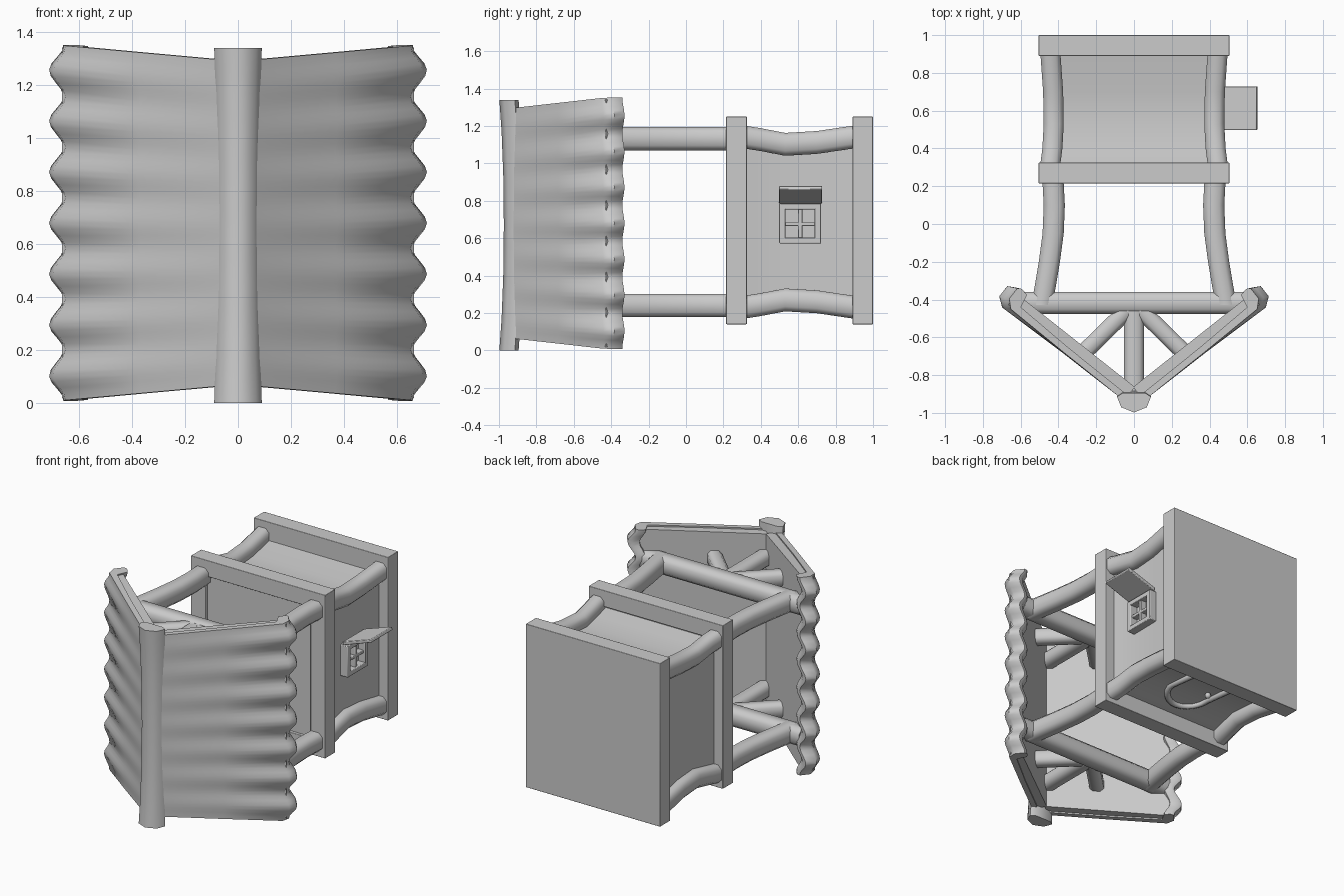
import bpy, bmesh, math
from mathutils import Vector

if "Cube" in bpy.data.objects:
    bpy.data.objects.remove(bpy.data.objects["Cube"])

ZC = 0.695  # middle height of the house body


def finish(bm, name, bevel=0.0):
    bmesh.ops.recalc_face_normals(bm, faces=bm.faces)
    me = bpy.data.meshes.new(name)
    bm.to_mesh(me)
    bm.free()
    ob = bpy.data.objects.new(name, me)
    bpy.context.collection.objects.link(ob)
    if bevel:
        m = ob.modifiers.new("soft_edges", 'BEVEL')
        m.width, m.segments = bevel, 2
    bpy.ops.object.select_all(action='DESELECT')
    ob.select_set(True)
    bpy.context.view_layer.objects.active = ob
    bpy.ops.object.shade_smooth_by_angle(angle=math.radians(50))
    return ob


def loft(name, rings, bevel=0.0):
    bm = bmesh.new()
    vs = [[bm.verts.new(p) for p in r] for r in rings]
    n = len(rings[0])
    for a, b in zip(vs, vs[1:]):
        for i in range(n):
            bm.faces.new((a[i], a[(i + 1) % n], b[(i + 1) % n], b[i]))
    bm.faces.new(vs[0])
    bm.faces.new(vs[-1])
    return finish(bm, name, bevel)


def section(cx, y, cz, hx, hz, c=0.0):
    # rectangle in the xz plane, optionally with cut corners
    if not c:
        return [(cx + a * hx, y, cz + b * hz) for a, b in ((-1, -1), (1, -1), (1, 1), (-1, 1))]
    pts = []
    for a, b, f in ((-1, -1, 0), (1, -1, 1), (1, 1, 0), (-1, 1, 1)):
        p = [(cx + a * hx, y, cz + b * (hz - c)), (cx + a * (hx - c), y, cz + b * hz)]
        pts += p[::-1] if f else p
    return pts


def box(name, x0, x1, y0, y1, z0, z1, bevel=0.003):
    cx, cz, hx, hz = (x0 + x1) / 2, (z0 + z1) / 2, (x1 - x0) / 2, (z1 - z0) / 2
    return loft(name, [section(cx, y, cz, hx, hz) for y in (y0, y1)], bevel)


def beam(name, p, q, w, h):
    # straight beam between two points, h measured along z
    p, q = Vector(p), Vector(q)
    s = (q - p).normalized().cross(Vector((0, 0, 1))) * w / 2
    u = Vector((0, 0, h / 2))
    k = .55
    oct_ = [(-1, -k), (-k, -1), (k, -1), (1, -k), (1, k), (k, 1), (-k, 1), (-1, k)]
    return loft(name, [[e + s * a + u * b for a, b in oct_] for e in (p, q)])


# base slab
box("base_slab", -.505, .505, .89, 1.0, .14, 1.25)

# middle floor: four beams and a plate
box("floor_plate", -.45, .45, .235, .305, .19, 1.2, 0)
for s in (-1, 1):
    a, b = sorted((s * .395, s * .505))
    box("floor_side_beam", a, b, .215, .325, .14, 1.25)
    a, b = sorted((ZC + s * .445, ZC + s * .555))
    box("floor_cross_beam", -.505, .505, .215, .325, a, b)

# lower storey: bowed walls and corner posts
bow = [(.30, .445, .448), (.40, .432, .432), (.53, .425, .407), (.70, .428, .417), (.91, .443, .448)]
loft("lower_walls", [section(0, y, ZC - .01, x - .005, z - .005) for y, x, z in bow])
upper = [(.25, .43), (.1, .422), (-.05, .428), (-.2, .448), (-.32, .468), (-.43, .488)]
for sx in (-1, 1):
    for sz, drop in ((-1, .018), (1, 0)):
        loft("lower_post", [section(sx * x, y, ZC + sz * (z + drop), .053, .061, .026) for y, x, z in bow])
        loft("upper_post", [section(sx * x, y, ZC + sz * (.437 + drop), .056, .062, .026)
                            for y, x in upper])

# roof trusses at both gables
for z in (ZC - .455, ZC + .437):
    beam("truss_tie", (-.6, -.418, z), (.6, -.418, z), .118, .12)
    beam("king_post", (0, -.42, z), (0, -.9, z), .105, .1)
    for s in (-1, 1):
        beam("truss_brace", (s * .02, -.44, z), (s * .26, -.675, z), .09, .1)

# roof slopes: flat board under a sheet that ripples toward the eave
D, N, P0, L = Vector((.785, .62)), Vector((.62, -.785)), Vector((.04, -.92)), .82
RZ = .68
sheet_profile = [(0, .02), (.5, .02), (.99, .022), (1.05, -.016), (1.05, -.085),
                 (1.02, -.098), (.96, -.09), (.94, -.02), (.5, -.015), (0, -.015)]
for side in (-1, 1):
    def pt(u, n, t, side=side):
        p = P0 + D * (u * L) + N * n
        return (side * p.x, p.y, RZ + t * (.615 + .058 * u))
    rings = []
    for i in range(57):
        t = -1 + i / 28
        w = math.cos(2 * math.pi * t * .675 / .192)
        rings.append([pt(u + .026 * (w - 1) * u ** 3, n + .011 * w * u * u, t) for u, n in sheet_profile])
    loft("roof_sheet", rings)
    loft("roof_board", [[pt(u, n, t) for u, n in ((0, 0), (.97, 0), (.97, -.072), (0, -.072))]
                        for t in (-.985, .985)])

# sagging ridge cap
ridge = [(-.09, -.915), (-.068, -.97), (0, -.998), (.068, -.97), (.09, -.915), (.06, -.895), (-.06, -.895)]
loft("ridge_cap", [[(x * (1 - .1 * k), y + .024 * k, z) for x, y in ridge]
                   for z, k in ((0, 0), (.17, .5), (.4, .87), (.67, 1), (.94, .87), (1.17, .5), (1.34, 0))])

# window with four panes on the right wall
for y in (.515, .61, .705):
    h = .012 if y == .61 else .017
    box("window_upright", .40, .462 if h == .012 else .475, y - h, y + h, .575, .785, .004)
for z in (.588, .675, .77):
    h = .01 if z == .675 else .016
    box("window_rail", .40, .462 if h == .01 else .475, .5, .722, z - h, z + h, .004)

# raised shutter above the window
loft("window_shutter", [[(.44, y, .785), (.655, y, .86), (.648, y, .88), (.44, y, .81)]
                        for y in (.498, .728)], .004)

# arched door on the underside wall
arch = [(.15 * math.cos(a), .56 - .15 * math.sin(a)) for a in [math.pi * i / 16 for i in range(17)]]
outline = [(.15, .89)] + arch + [(-.15, .89)]


def wall_z(y):
    for (y0, _, z0), (y1, _, z1) in zip(bow, bow[1:]):
        if y0 <= y <= y1:
            return ZC - .005 - (z0 + (z1 - z0) * (y - y0) / (y1 - y0))
    return .25


rings = []
for i, (x, y) in enumerate(outline):
    a, b = outline[max(i - 1, 0)], outline[min(i + 1, len(outline) - 1)]
    t = Vector((b[0] - a[0], b[1] - a[1])).normalized()
    nx, ny = t.y, -t.x
    rings.append([(x + nx * .02 * math.cos(k), y + ny * .02 * math.cos(k), wall_z(y) + .022 * math.sin(k))
                  for k in [math.tau * j / 8 for j in range(8)]])
loft("door_frame", rings)

# door knob
bm = bmesh.new()
bmesh.ops.create_uvsphere(bm, u_segments=12, v_segments=8, radius=.02)
bmesh.ops.translate(bm, verts=bm.verts, vec=(-.09, .62, wall_z(.62) - .015))
finish(bm, "door_knob")
